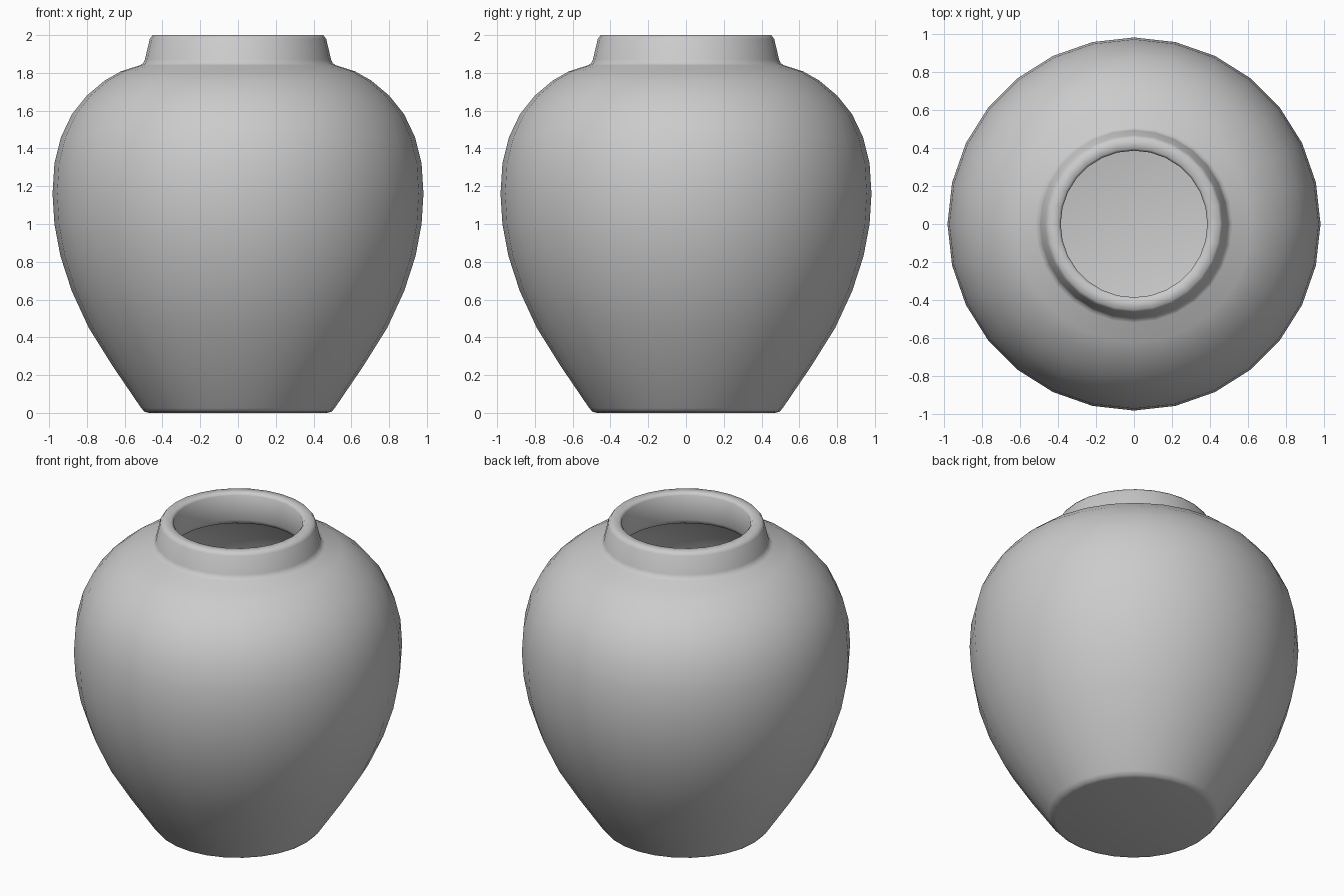
import bpy, bmesh
from math import cos, sin, tau

if "Cube" in bpy.data.objects:
    bpy.data.objects.remove(bpy.data.objects["Cube"])

SIDES = 28

# Outer wall, from base centre up to the rim (radius, height)
outer = [(0.47, 0.0), (0.495, 0.006), (0.512, 0.025), (0.665, 0.25), (0.79, 0.45),
         (0.88, 0.645), (0.94, 0.83), (0.972, 1.0), (0.982, 1.16), (0.972, 1.32),
         (0.937, 1.46), (0.88, 1.58), (0.80, 1.68), (0.705, 1.76), (0.62, 1.808),
         (0.52, 1.84), (0.502, 1.85), (0.493, 1.87), (0.467, 1.98), (0.452, 2.0)]
# Inner wall, from the rim down to the inside floor
inner = [(0.398, 2.0), (0.386, 1.985), (0.39, 1.82), (0.40, 1.795), (0.42, 1.785),
         (0.58, 1.735), (0.73, 1.63), (0.845, 1.46), (0.89, 1.31), (0.90, 1.16),
         (0.89, 1.0), (0.86, 0.85), (0.80, 0.66), (0.715, 0.48), (0.60, 0.29),
         (0.48, 0.10), (0.45, 0.09)]


def lathe(name, profile, sides):
    """Spin a profile around z and cap both ends."""
    bm = bmesh.new()
    rings = [[bm.verts.new((r * cos(tau * i / sides), r * sin(tau * i / sides), z))
              for i in range(sides)] for r, z in profile]
    for a, b in zip(rings, rings[1:]):
        for i in range(sides):
            j = (i + 1) % sides
            bm.faces.new((a[i], a[j], b[j], b[i]))
    bm.faces.new(rings[0][::-1])
    bm.faces.new(rings[-1])
    for f in bm.faces:
        f.smooth = True
    bmesh.ops.recalc_face_normals(bm, faces=bm.faces)
    mesh = bpy.data.meshes.new(name)
    bm.to_mesh(mesh)
    bm.free()
    obj = bpy.data.objects.new(name, mesh)
    bpy.context.collection.objects.link(obj)
    return obj


# Hollow vase body with neck and rim
vase = lathe("vase", outer + inner, SIDES)
bpy.context.view_layer.objects.active = vase
vase.select_set(True)
bpy.ops.object.shade_smooth_by_angle(angle=1.0)
